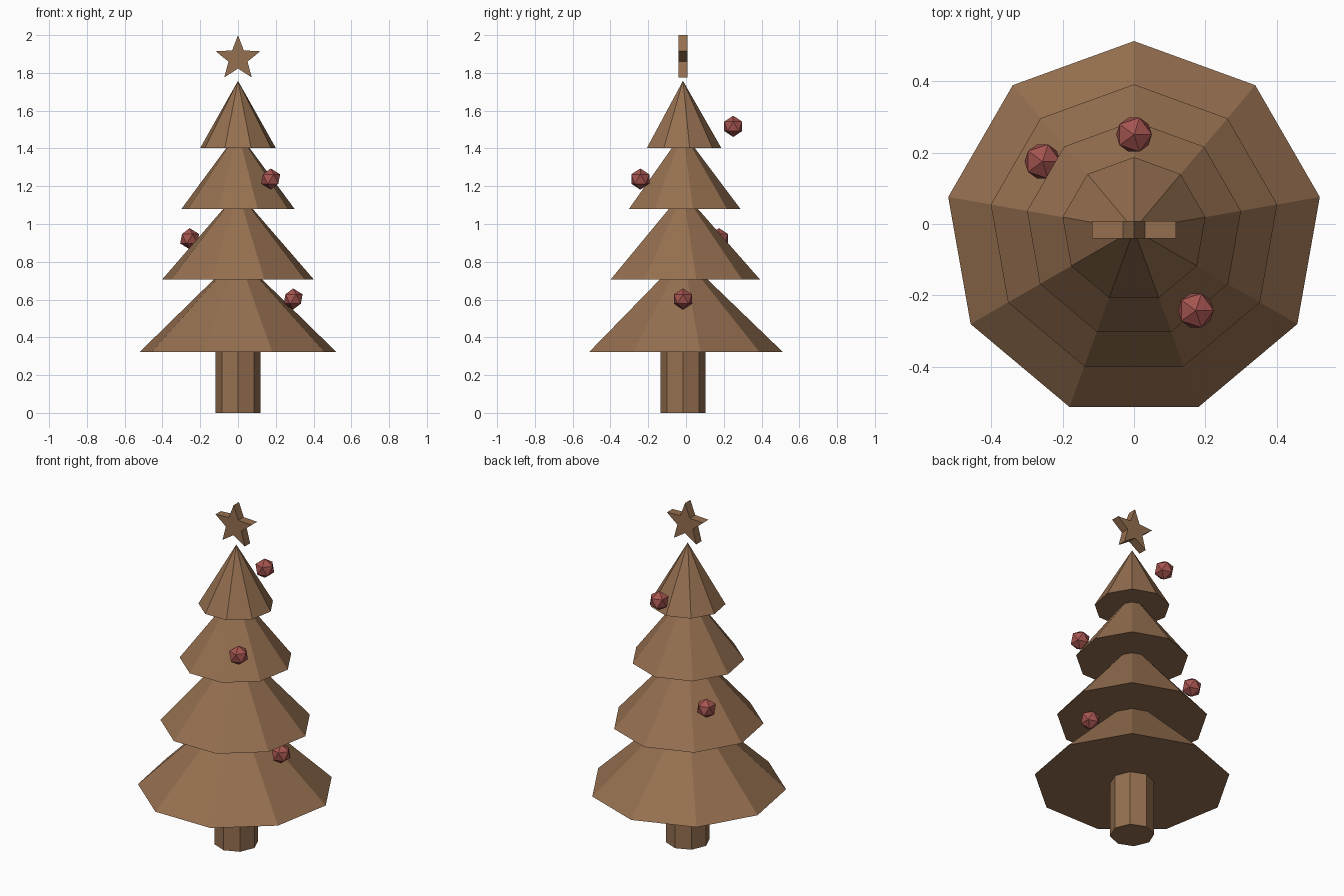
import bpy, bmesh, math
from mathutils import Vector

if "Cube" in bpy.data.objects:
    bpy.data.objects.remove(bpy.data.objects["Cube"])

CY = -0.016  # tree axis: nine-sided tiers are slightly off-centre in y


def material(name, rgb):
    m = bpy.data.materials.new(name)
    m.diffuse_color = (*rgb, 1)
    m.use_nodes = True
    m.node_tree.nodes["Principled BSDF"].inputs["Base Color"].default_value = m.diffuse_color
    return m


wood = material("brown_wood", (0.30, 0.16, 0.08))
red = material("bauble_red", (0.38, 0.09, 0.08))


def finish(name, bm, mat):
    bmesh.ops.recalc_face_normals(bm, faces=bm.faces)
    me = bpy.data.meshes.new(name)
    bm.to_mesh(me)
    bm.free()
    me.materials.append(mat)
    ob = bpy.data.objects.new(name, me)
    bpy.context.collection.objects.link(ob)
    return ob


def ring(bm, radius, n, z):
    # polygon ring with its first corner at the back (+y)
    return [bm.verts.new((radius * math.sin(i * math.tau / n),
                          CY + radius * math.cos(i * math.tau / n), z))
            for i in range(n)]


def extrude(bm, verts, vec):
    face = bm.faces.new(verts)
    geo = bmesh.ops.extrude_face_region(bm, geom=[face], use_keep_orig=True)["geom"]
    bmesh.ops.translate(bm, vec=vec,
                        verts=[g for g in geo if isinstance(g, bmesh.types.BMVert)])


# trunk: octagonal post
bm = bmesh.new()
extrude(bm, ring(bm, 0.119, 8, 0), Vector((0, 0, 0.33)))
finish("trunk", bm, wood)

# branch tiers: nine-sided cones (radius, base z, apex z)
for i, (r, z0, z1) in enumerate([(0.528, 0.323, 0.832), (0.407, 0.707, 1.170),
                                 (0.304, 1.08, 1.486), (0.203, 1.403, 1.758)]):
    bm = bmesh.new()
    base = ring(bm, r, 9, z0)
    apex = bm.verts.new((0, CY, z1))
    bm.faces.new(base)
    for k in range(9):
        bm.faces.new((base[k], base[(k + 1) % 9], apex))
    finish(f"branch_tier_{i + 1}", bm, wood)

# star: five-pointed plate
bm = bmesh.new()
pts = []
for k in range(10):
    r = 0.124 if k % 2 == 0 else 0.053
    a = k * math.pi / 5
    pts.append(bm.verts.new((r * math.sin(a), CY - 0.025, 1.876 + r * math.cos(a))))
extrude(bm, pts, Vector((0, 0.05, 0)))
finish("top_star", bm, wood)

# baubles: faceted balls
for i, loc in enumerate([(0.292, CY, 0.603), (-0.256, 0.175, 0.922),
                         (0.173, -0.242, 1.238), (0, 0.25, 1.517)]):
    bm = bmesh.new()
    bmesh.ops.create_icosphere(bm, subdivisions=1, radius=0.056)
    finish(f"bauble_{i + 1}", bm, red).location = loc
